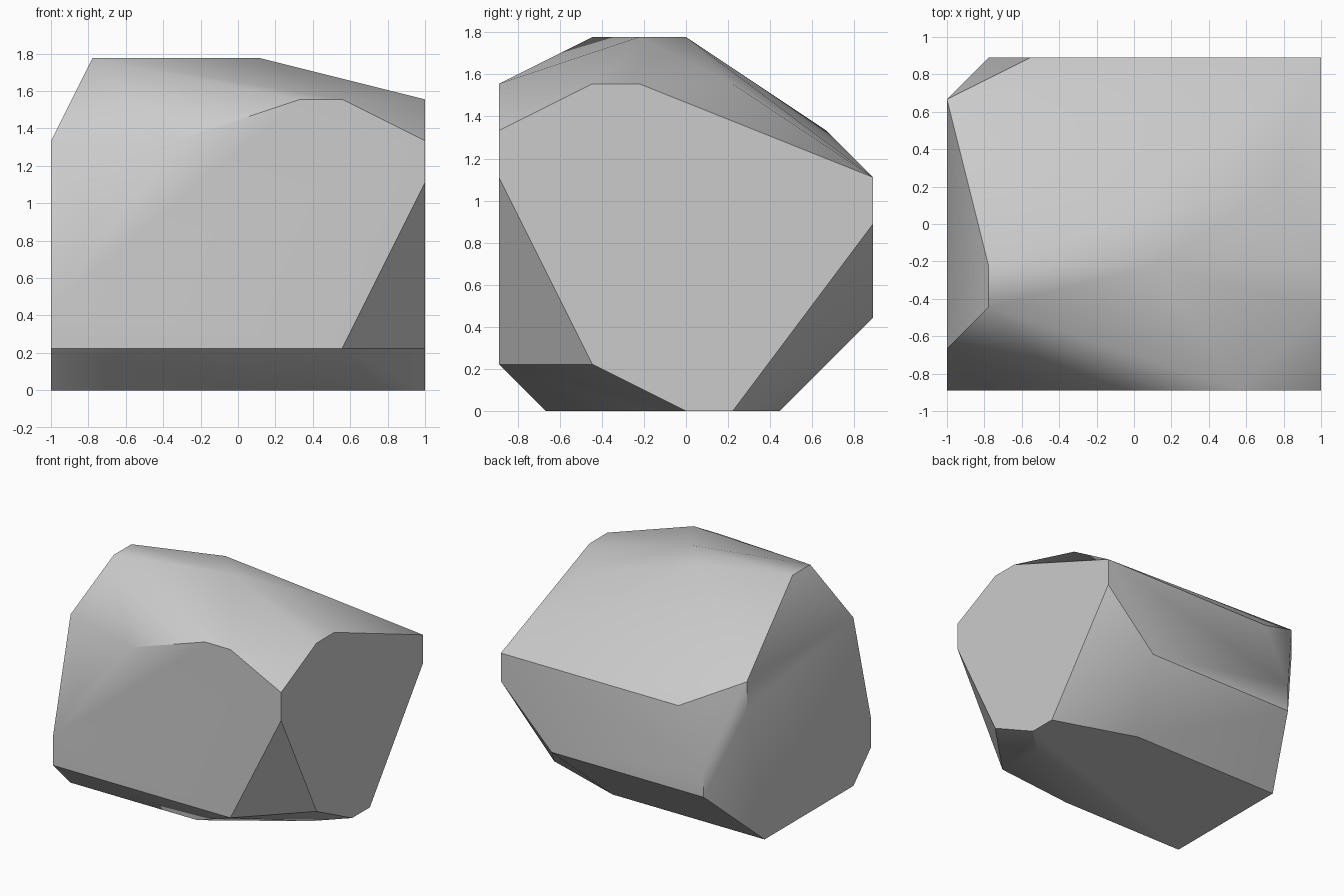
import bpy
import bmesh
import math

cube = bpy.data.objects.get("Cube")
if cube:
    bpy.data.objects.remove(cube, do_unlink=True)

# The boulder lies on a coarse lattice: nine steps wide, eight deep, eight tall
STEP = 2 / 9
corners = [
    # flat crown and right shoulder
    (1, 2, 8), (1, 3, 8), (4, 4, 8), (5, 3, 8),
    (9, 2, 7), (9, 3, 7), (8, 5, 7),
    # front face
    (0, 0, 1), (0, 0, 2), (1, 0, 4), (3, 0, 6), (6, 0, 7),
    (7, 0, 7), (9, 0, 6), (9, 0, 5), (7, 0, 1),
    # left flank
    (0, 1, 6), (0, 7, 6), (0, 7, 5),
    # back face
    (2, 8, 5), (1, 8, 3), (1, 8, 2), (7, 8, 2), (9, 8, 4), (9, 8, 5),
    # underside
    (0, 1, 0), (0, 6, 0), (6, 6, 0), (9, 5, 0), (9, 4, 0),
    (8, 3, 0), (5, 1, 0), (9, 2, 1),
]

# Wrap the corners in a convex hull and merge coplanar triangles
bm = bmesh.new()
for i, j, k in corners:
    bm.verts.new(((i - 4.5) * STEP, (j - 4) * STEP, k * STEP))
bmesh.ops.convex_hull(bm, input=bm.verts[:])
bmesh.ops.delete(bm, geom=[v for v in bm.verts if not v.link_faces], context='VERTS')
bmesh.ops.dissolve_limit(bm, angle_limit=math.radians(0.5),
                         verts=bm.verts[:], edges=bm.edges[:])
bmesh.ops.recalc_face_normals(bm, faces=bm.faces[:])

mesh = bpy.data.meshes.new("boulder")
bm.to_mesh(mesh)
bm.free()
boulder = bpy.data.objects.new("boulder", mesh)
bpy.context.collection.objects.link(boulder)

# Plain stone grey
stone = bpy.data.materials.new("stone_grey")
stone.use_nodes = True
colour = (0.6, 0.6, 0.6, 1)
stone.diffuse_color = colour
stone.node_tree.nodes["Principled BSDF"].inputs["Base Color"].default_value = colour
mesh.materials.append(stone)

# Soft shading over shallow creases, crisp along the steep ones
bpy.ops.object.select_all(action='DESELECT')
boulder.select_set(True)
bpy.context.view_layer.objects.active = boulder
bpy.ops.object.shade_smooth_by_angle(angle=math.radians(35))
